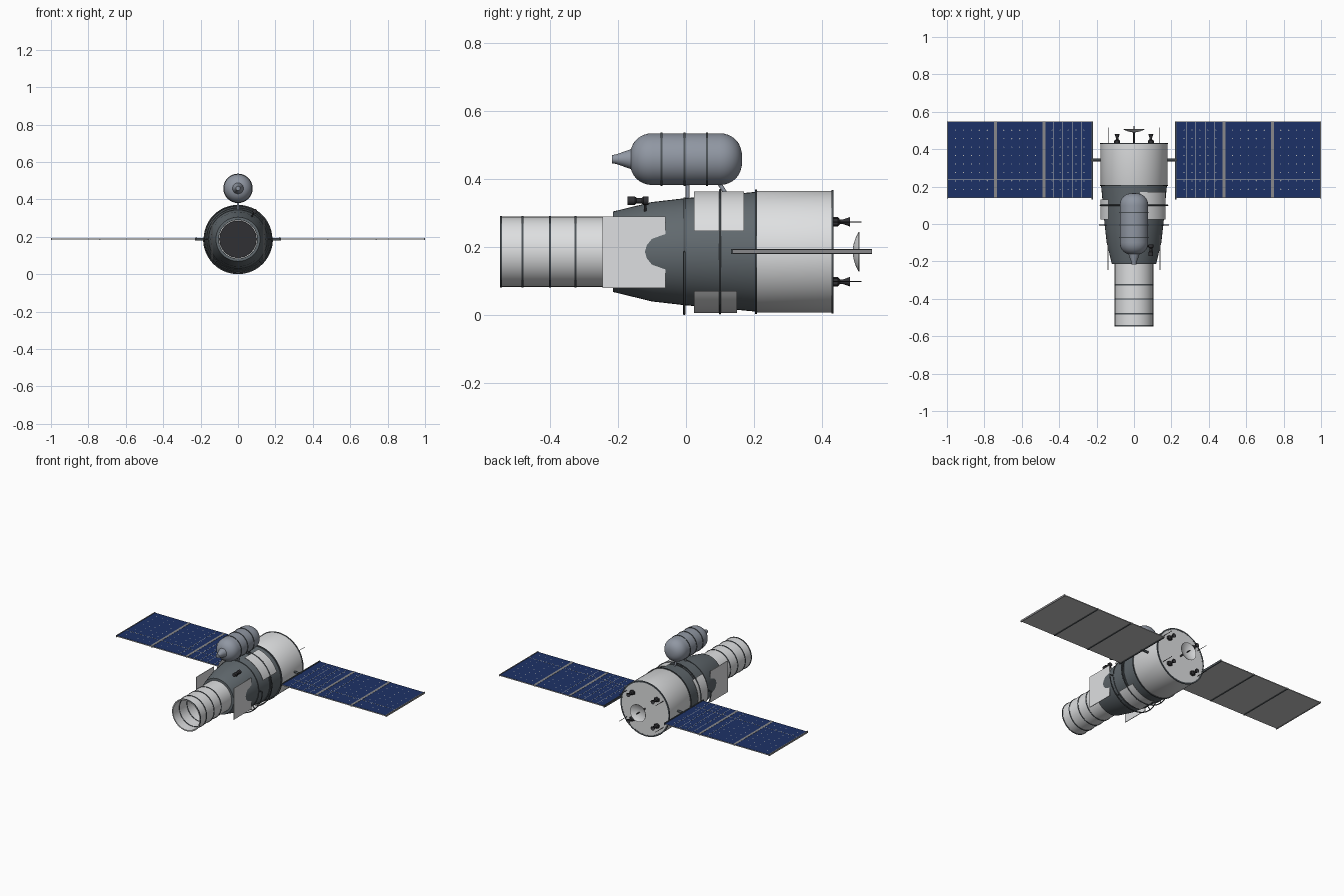
import bpy, bmesh, math
from mathutils import Vector, Matrix

if "Cube" in bpy.data.objects:
    bpy.data.objects.remove(bpy.data.objects["Cube"])

AXIS = 0.187   # height of the hull axis


def material(name, r, g, b):
    m = bpy.data.materials.new(name)
    m.use_nodes = True
    m.diffuse_color = (r, g, b, 1)
    node = next(n for n in m.node_tree.nodes if n.type == "BSDF_PRINCIPLED")
    node.inputs["Base Color"].default_value = (r, g, b, 1)
    return m


LIGHT = material("light grey", 0.73, 0.74, 0.75)
SLATE = material("dark slate", 0.12, 0.142, 0.157)
TANK = material("blue grey", 0.28, 0.31, 0.365)
BLACK = material("near black", 0.03, 0.03, 0.034)
BAND = material("band grey", 0.075, 0.088, 0.098)
NAVY = material("cell navy", 0.012, 0.031, 0.135)
BACK = material("panel backing", 0.55, 0.55, 0.55)
HINGE = material("hinge grey", 0.25, 0.25, 0.26)
TRIM = material("cell trim", 0.55, 0.54, 0.5)


def finish(name, bm, mat, smooth=True):
    bmesh.ops.remove_doubles(bm, verts=bm.verts, dist=1e-5)
    bmesh.ops.recalc_face_normals(bm, faces=bm.faces)
    mesh = bpy.data.meshes.new(name)
    bm.to_mesh(mesh)
    bm.free()
    mesh.materials.append(mat)
    ob = bpy.data.objects.new(name, mesh)
    bpy.context.collection.objects.link(ob)
    if smooth:
        bpy.ops.object.select_all(action="DESELECT")
        ob.select_set(True)
        bpy.context.view_layer.objects.active = ob
        bpy.ops.object.shade_smooth_by_angle(angle=math.radians(35))


def lathe(name, profile, mat, x=0, z=AXIS, seg=48, start=0, sweep=360):
    """Turn (y, radius) points around a line parallel to y."""
    bm = bmesh.new()
    verts = [bm.verts.new((r, y, 0)) for y, r in profile]
    edges = [bm.edges.new(p) for p in zip(verts, verts[1:])]
    bmesh.ops.rotate(bm, verts=verts, matrix=Matrix.Rotation(-math.radians(start), 3, "Y"))
    bmesh.ops.spin(bm, geom=verts + edges, axis=(0, -1, 0), cent=(0, 0, 0),
                   angle=math.radians(sweep), steps=seg)
    bmesh.ops.translate(bm, verts=bm.verts, vec=(x, 0, z))
    finish(name, bm, mat)


def band(name, y, r, half=0.003, z=AXIS):
    inner = r - 0.0095
    lathe(name, [(y - half, inner), (y - half, r), (y + half, r),
                 (y + half, inner), (y - half, inner)], BAND, z=z)


def box(name, lo, hi, mat):
    bm = bmesh.new()
    bmesh.ops.create_cube(bm, size=1)
    lo, hi = Vector(lo), Vector(hi)
    for v in bm.verts:
        v.co = (lo + hi) / 2 + v.co * (hi - lo)
    finish(name, bm, mat, False)


def side_box(name, s, x0, x1, y0, y1, z0, z1, mat):
    box(name, (min(s * x0, s * x1), y0, z0), (max(s * x0, s * x1), y1, z1), mat)


def rod(name, points, radius, mat):
    cu = bpy.data.curves.new(name, "CURVE")
    cu.dimensions = "3D"
    cu.bevel_depth = radius
    cu.bevel_resolution = 2
    cu.use_fill_caps = True
    sp = cu.splines.new("POLY")
    sp.points.add(len(points) - 1)
    for p, co in zip(sp.points, points):
        p.co = (*co, 1)
    cu.materials.append(mat)
    bpy.context.collection.objects.link(bpy.data.objects.new(name, cu))


# Open docking tube with its bands, and the dark hatch at its inner end
lathe("docking_tube", [(-0.21, 0.098), (-0.547, 0.098), (-0.547, 0.103),
                       (-0.21, 0.103), (-0.21, 0.098)], LIGHT)
for y in (-0.48, -0.4, -0.325):
    band("tube_band", y, 0.1055)
lathe("tube_rim_band", [(-0.546, 0.102), (-0.546, 0.1055), (-0.54, 0.1055), (-0.54, 0.102)], BAND)
lathe("docking_hatch", [(-0.219, 0), (-0.219, 0.099), (-0.212, 0.099)], BLACK)

# Tapered middle hull and rear module
lathe("middle_hull", [(-0.215, 0), (-0.215, 0.118), (-0.1, 0.146), (-0.005, 0.157),
                      (0.1, 0.166), (0.206, 0.176), (0.206, 0)], SLATE)
lathe("rear_module", [(0.203, 0), (0.203, 0.176), (0.21, 0.179), (0.432, 0.179), (0.432, 0)], LIGHT)
for y, r in ((-0.005, 0.16), (0.1, 0.17), (0.205, 0.183), (0.43, 0.182)):
    band("hull_band", y, r)

# Thin curved radiator panels standing off the hull
for centre, end in ((50, 0.17), (170, 0.13), (290, 0.15)):
    lathe("radiator_panel", [(0.023, 0.1785), (0.023, 0.18), (end, 0.18), (end, 0.1785),
                             (0.023, 0.1785)],
          LIGHT, seg=12, start=centre - 30, sweep=60)

# Handrails: a half hoop under the hull and a full hoop over the radiators
for y, radius, turn in ((-0.005, 0.183, math.pi), (0.1, 0.1805, math.tau)):
    arc = []
    for i in range(49):
        a = math.pi + turn * i / 48
        arc.append((radius * math.cos(a), y, AXIS + radius * math.sin(a)))
    rod("handrail", arc, 0.0035, BAND)
    for deg in (180, 225, 315, 360):
        d = Vector((math.cos(math.radians(deg)), 0, math.sin(math.radians(deg))))
        base = Vector((0, y, AXIS))
        rod("handrail_post", [base + d * 0.15, base + d * radius], 0.003, BAND)

# Flat shield plates beside the nose
for s in (-1, 1):
    side_box("shield_plate", s, 0.137, 0.141, -0.245, -0.06, 0.08, 0.29, LIGHT)

# Upper tank: straight barrel with rounded ends and a nozzle
TZ, TR, CAP = 0.459, 0.076, 0.066
tank = [(-0.165, 0)]
for i in range(1, 9):
    a = math.pi / 2 * i / 8
    tank.append((-0.165 + CAP * (1 - math.cos(a)), TR * math.sin(a) ** 0.8))
tank += [(-y, r) for y, r in reversed(tank)]
lathe("upper_tank", tank, TANK, z=TZ)
lathe("tank_nozzle", [(-0.217, 0), (-0.217, 0.012), (-0.205, 0.014), (-0.16, 0.03), (-0.13, 0.035)],
      TANK, z=TZ, seg=24)
for y in (-0.072, -0.005, 0.062):
    band("tank_band", y, 0.0785, z=TZ)
rod("tank_strut_front", [(0, 0.005, 0.33), (0, 0.005, 0.4)], 0.006, TANK)
rod("tank_strut_rear", [(0, 0.125, 0.345), (0, 0.09, 0.4)], 0.006, TANK)

# Small periscope on the shoulder
lathe("periscope", [(-0.172, 0), (-0.172, 0.012), (-0.15, 0.012), (-0.145, 0.008),
                    (-0.13, 0.008), (-0.125, 0.013), (-0.11, 0.013), (-0.11, 0)],
      BLACK, x=0.09, z=0.337, seg=16)
rod("periscope_post", [(0.07, -0.12, 0.302), (0.09, -0.12, 0.337)], 0.004, BLACK)

# Rear thrusters and whip antennas
for sx in (-1, 1):
    for sz in (-1, 1):
        z = AXIS + sz * 0.088
        lathe("thruster", [(0.425, 0.014), (0.446, 0.014), (0.452, 0.007), (0.462, 0.007),
                           (0.482, 0.014), (0.465, 0.003), (0.465, 0)],
              BLACK, x=sx * 0.09, z=z, seg=20)
        box("thruster_mount", (sx * 0.09 - 0.016, 0.43, z - 0.009),
            (sx * 0.09 + 0.016, 0.446, z + 0.009), BLACK)
        rod("whip_antenna", [(sx * 0.135, 0.4, z), (sx * 0.135, 0.515, z)], 0.0015, BLACK)

# Dish antenna facing backwards
dish = [(0.49 + 0.017 * (i / 8) ** 2, 0.058 * i / 8) for i in range(9)]
dish += [(y + 0.002, r) for y, r in reversed(dish)]
lathe("dish", dish, LIGHT, seg=32)
rod("dish_stem", [(0, 0.425, AXIS), (0, 0.492, AXIS)], 0.005, BLACK)
rod("dish_feed", [(0, 0.49, AXIS), (0, 0.525, AXIS)], 0.003, BLACK)

# Solar wings: thin panels between cross beams, cells on top
Y0, Y1, TOP = 0.14, 0.547, 0.191
for s in (-1, 1):
    rod("wing_arm", [(s * 0.17, 0.342, AXIS), (s * 0.23, 0.342, AXIS)], 0.007, BAND)
    side_box("wing_root_beam", s, 0.219, 0.226, 0.132, Y1, 0.181, 0.195, BAND)
    side_box("wing_end_beam", s, 0.995, 1.0, Y0 - 0.004, Y1, 0.182, 0.194, HINGE)
    side_box("wing_backing", s, 0.222, 0.998, Y0, Y1, 0.185, TOP - 0.001, BACK)
    side_box("wing_cells", s, 0.226, 0.996, Y0 + 0.002, Y1 - 0.002, TOP - 0.002, TOP, NAVY)
    for x in (0.48, 0.74):
        side_box("wing_hinge", s, x - 0.008, x + 0.008, Y0, Y1, TOP - 0.001, TOP + 0.001, HINGE)
        side_box("wing_hinge_under", s, x - 0.004, x + 0.004, Y0, Y1, 0.182, 0.186, BAND)
    for x in (0.28, 0.33, 0.38, 0.43, 0.537):
        side_box("cell_gap", s, x - 0.001, x + 0.001, Y0, Y1, TOP - 0.001, TOP + 0.0005, TRIM)
    side_box("cell_row_gap", s, 0.226, 0.996, 0.239, 0.241, TOP - 0.001, TOP + 0.0005, TRIM)

    # Diamond gaps where cell corners meet
    bm = bmesh.new()
    for panel in range(3):
        for i in range(1, 6):
            for j in range(1, 9):
                x = s * (0.225 + 0.2585 * panel + 0.0425 * i)
                y = Y0 + (Y1 - Y0) * j / 9
                bmesh.ops.create_circle(bm, cap_ends=True, segments=4, radius=0.0036,
                                        matrix=Matrix.Translation((x, y, TOP + 0.0007)))
    finish("cell_corner_gaps", bm, TRIM, False)
